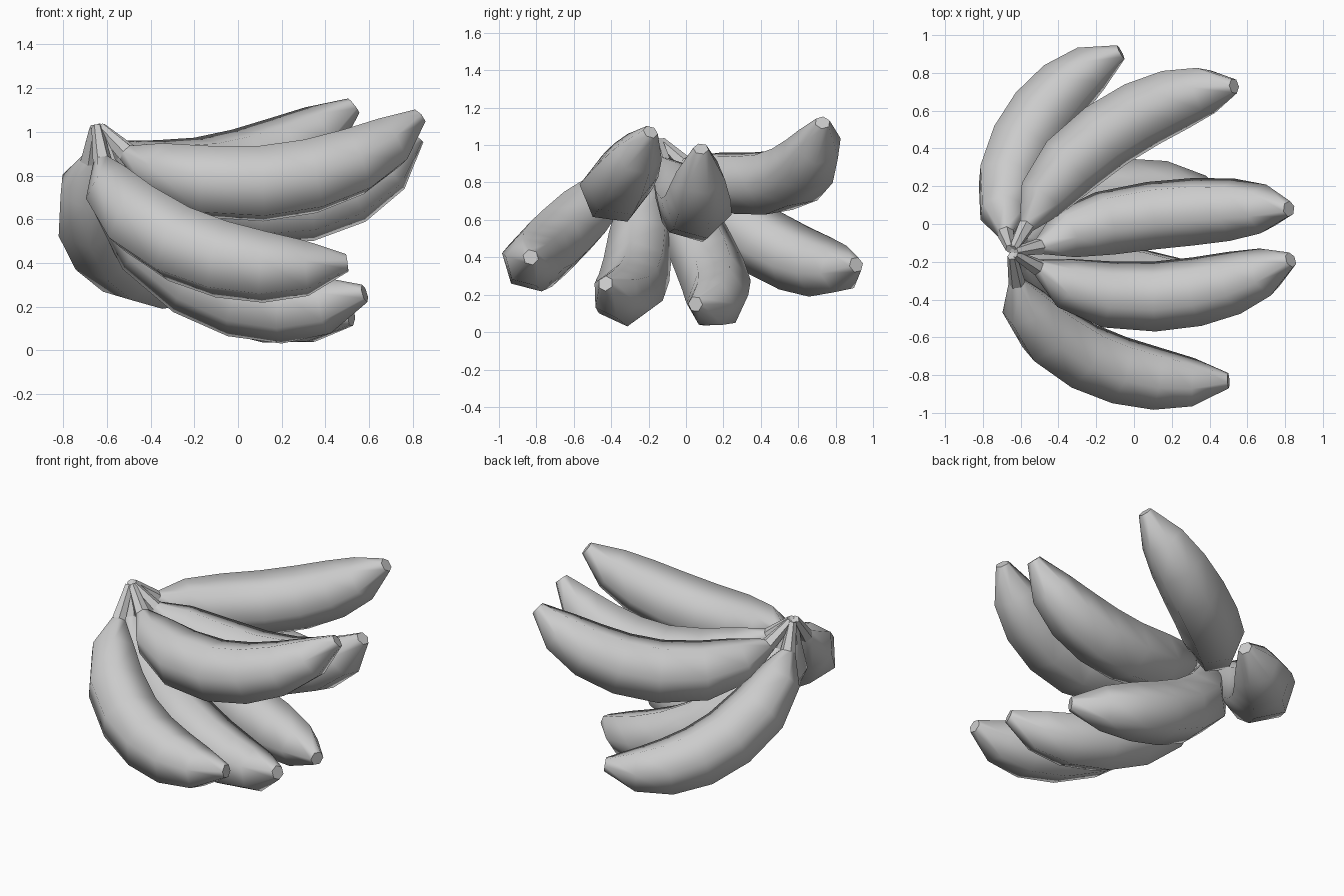
import bpy, bmesh, math
from mathutils import Vector

if "Cube" in bpy.data.objects:
    bpy.data.objects.remove(bpy.data.objects["Cube"])

SIDES = 6
HUB = Vector((-0.65, -0.15, 1.03))
# (fraction along the fruit, radius), from stem end to blunt tip
PROFILE = [(0, .045), (.12, .135), (.28, .178), (.45, .187), (.6, .185),
           (.74, .17), (.87, .132), (1, .042)]

# four points on the centre line of each fruit; a cubic is fitted through them
PATHS = {
    "banana_front": [(-.62, -.31, .86), (-.40, -.62, .56), (.2, -.83, .375), (.5, -.83, .40)],
    "banana_top_front": [(-.51, -.23, .90), (-.16, -.37, .775), (.5, -.32, .85), (.83, -.19, 1.07)],
    "banana_top_middle": [(-.50, -.12, .90), (-.17, 0, .71), (.5, .075, .73), (.82, .08, .98)],
    "banana_top_back": [(-.57, -.01, .90), (-.36, .29, .80), (.17, .64, .89), (.53, .73, 1.12)],
    "banana_back": [(-.68, -.05, .87), (-.66, .25, .59), (-.35, .73, .345), (-.07, .91, .36)],
    "banana_low_front": [(-.60, -.22, .86), (-.42, -.24, .51), (.2, -.33, .20), (.58, -.43, .26)],
    "banana_low_back": [(-.60, -.09, .86), (-.42, .06, .50), (.2, .16, .175), (.52, .05, .15)],
}


def cubic_through(points):
    """Cubic through four points, spaced by chord length."""
    s = [0]
    for a, b in zip(points, points[1:]):
        s.append(s[-1] + (b - a).length)
    s = [k / s[-1] for k in s]

    def at(t):
        total = Vector((0, 0, 0))
        for i, p in enumerate(points):
            w = math.prod((t - s[j]) / (s[i] - s[j]) for j in range(4) if j != i)
            total += p * w
        return total
    return at


def banana(name, path):
    curve = cubic_through([Vector(p) for p in path])
    pts = [curve(t) for t, r in PROFILE]
    # direction of the outer bend carries one corner ridge of the hexagon
    chord = (pts[-1] - pts[0]).normalized()
    bend = (pts[3] + pts[4]) / 2 - pts[0]
    bend -= chord * bend.dot(chord)
    # thin stem up to the shared hub
    out = pts[0] - HUB
    out.z = 0
    pts.insert(0, HUB + out.normalized() * 0.02 - Vector((0, 0, 0.01)))
    radii = [.025] + [r for t, r in PROFILE]
    bm = bmesh.new()
    rings = []
    for i, (p, r) in enumerate(zip(pts, radii)):
        a, b = pts[max(i - 1, 0)], pts[min(i + 1, len(pts) - 1)]
        t = (b - a).normalized()
        u = (bend - t * bend.dot(t)).normalized()
        v = t.cross(u)
        rings.append([bm.verts.new(p + (u * math.cos(k) + v * math.sin(k)) * r)
                      for k in (2 * math.pi * j / SIDES for j in range(SIDES))])
    for i in range(len(rings) - 1):
        for j in range(SIDES):
            n = (j + 1) % SIDES
            f = bm.faces.new((rings[i][j], rings[i][n], rings[i + 1][n], rings[i + 1][j]))
            f.smooth = i > 0          # stem stays faceted, body is smooth
    # flat caps on stem and tip
    bm.faces.new(rings[0][::-1])
    bm.faces.new(rings[-1])
    bmesh.ops.recalc_face_normals(bm, faces=bm.faces)
    mesh = bpy.data.meshes.new(name)
    bm.to_mesh(mesh)
    bm.free()
    ob = bpy.data.objects.new(name, mesh)
    bpy.context.collection.objects.link(ob)


for name, path in PATHS.items():
    banana(name, path)
